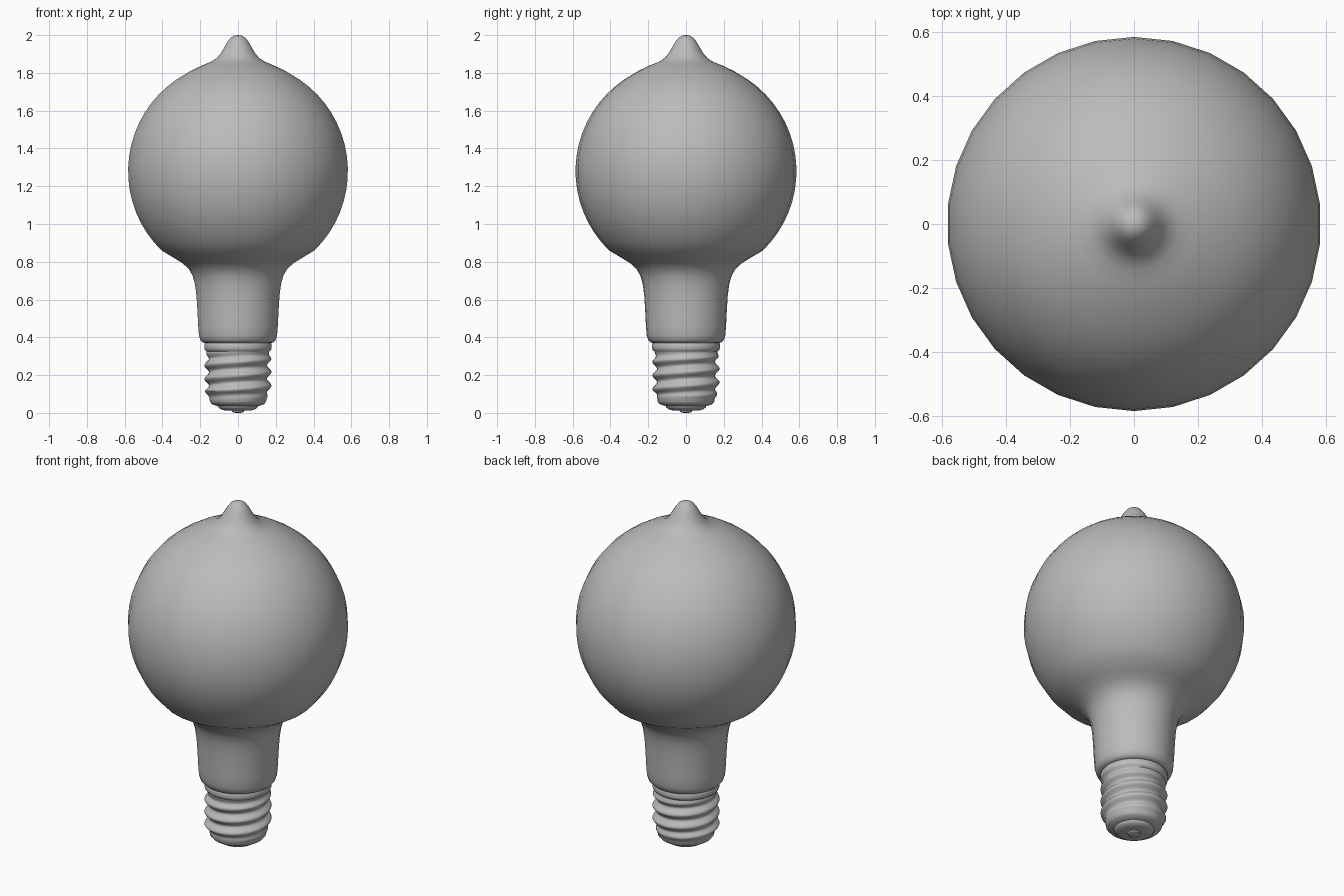
import bpy, bmesh, math

SIDES = 30

cube = bpy.data.objects.get("Cube")
if cube:
    bpy.data.objects.remove(cube, do_unlink=True)

grey = bpy.data.materials.new("plain_grey")
grey.use_nodes = True
colour = (0.5, 0.5, 0.5, 1)
grey.diffuse_color = colour
grey.node_tree.nodes["Principled BSDF"].inputs["Base Color"].default_value = colour


def lathe(name, profile, offset=lambda angle, z: 0.0, sharp=40):
    """Spin a (radius, height) profile, listed bottom to top, around z."""
    bm = bmesh.new()
    rings = []
    for r, z in profile:
        if r == 0:
            rings.append([bm.verts.new((0, 0, z))] * SIDES)
            continue
        ring = []
        for i in range(SIDES):
            a = math.pi / 2 + math.tau * i / SIDES
            rad = r + offset(a, z)
            ring.append(bm.verts.new((rad * math.cos(a), rad * math.sin(a), z)))
        rings.append(ring)
    for low, high in zip(rings, rings[1:]):
        for i in range(SIDES):
            j = (i + 1) % SIDES
            corners = dict.fromkeys((low[i], low[j], high[j], high[i]))
            bm.faces.new(list(corners))
    bm.normal_update()
    mesh = bpy.data.meshes.new(name)
    bm.to_mesh(mesh)
    bm.free()
    mesh.materials.append(grey)
    obj = bpy.data.objects.new(name, mesh)
    bpy.context.collection.objects.link(obj)
    bpy.ops.object.select_all(action="DESELECT")
    obj.select_set(True)
    bpy.context.view_layer.objects.active = obj
    bpy.ops.object.shade_smooth_by_angle(angle=math.radians(sharp))
    return obj


# Glass envelope: rolled lip, neck, round globe and drawn tip
lip_and_neck = [(0, 0.372), (0.17, 0.37), (0.186, 0.372), (0.2, 0.385), (0.208, 0.41),
                (0.212, 0.46), (0.216, 0.54), (0.221, 0.62), (0.229, 0.68),
                (0.241, 0.725), (0.262, 0.762), (0.295, 0.792), (0.34, 0.82)]
globe = []
for deg in range(-46, 62, 6):
    a = math.radians(deg)
    globe.append((0.585 * math.cos(a), 1.28 + 0.585 * math.sin(a)))
tip = [(0.25, 1.812), (0.19, 1.84), (0.145, 1.858), (0.115, 1.877), (0.092, 1.903),
       (0.073, 1.935), (0.056, 1.965), (0.038, 1.987), (0.018, 1.998), (0, 2.0)]
lathe("glass_bulb", lip_and_neck + globe + tip, sharp=60)

# Screw cap: helical thread that fades out at both ends
PITCH, LOW, HIGH = 0.072, 0.075, 0.325


def thread(angle, z):
    fade = max(0, min(1, (z - LOW) / 0.04, (HIGH - z) / 0.04))
    wave = math.cos(math.tau * z / PITCH - angle)
    return fade * 0.012 * wave


STEPS = 42
cap = [(0.0, 0.03), (0.09, 0.031), (0.115, 0.038), (0.138, 0.046), (0.149, 0.058)]
for i in range(STEPS + 1):
    z = LOW + (HIGH - LOW) * i / STEPS
    cap.append((0.152 + 0.014 * min(1, i / 7), z))
cap += [(0.176, 0.332), (0.179, 0.342), (0.179, 0.365), (0.172, 0.374), (0, 0.374)]
lathe("screw_cap", cap, thread, sharp=50)

# Insulator step and end contact
lathe("insulator", [(0, 0.012), (0.07, 0.013), (0.094, 0.02), (0.105, 0.03), (0.108, 0.042), (0, 0.042)])
lathe("end_contact", [(0, 0.0), (0.022, 0.001), (0.031, 0.005), (0.035, 0.016), (0, 0.016)])
